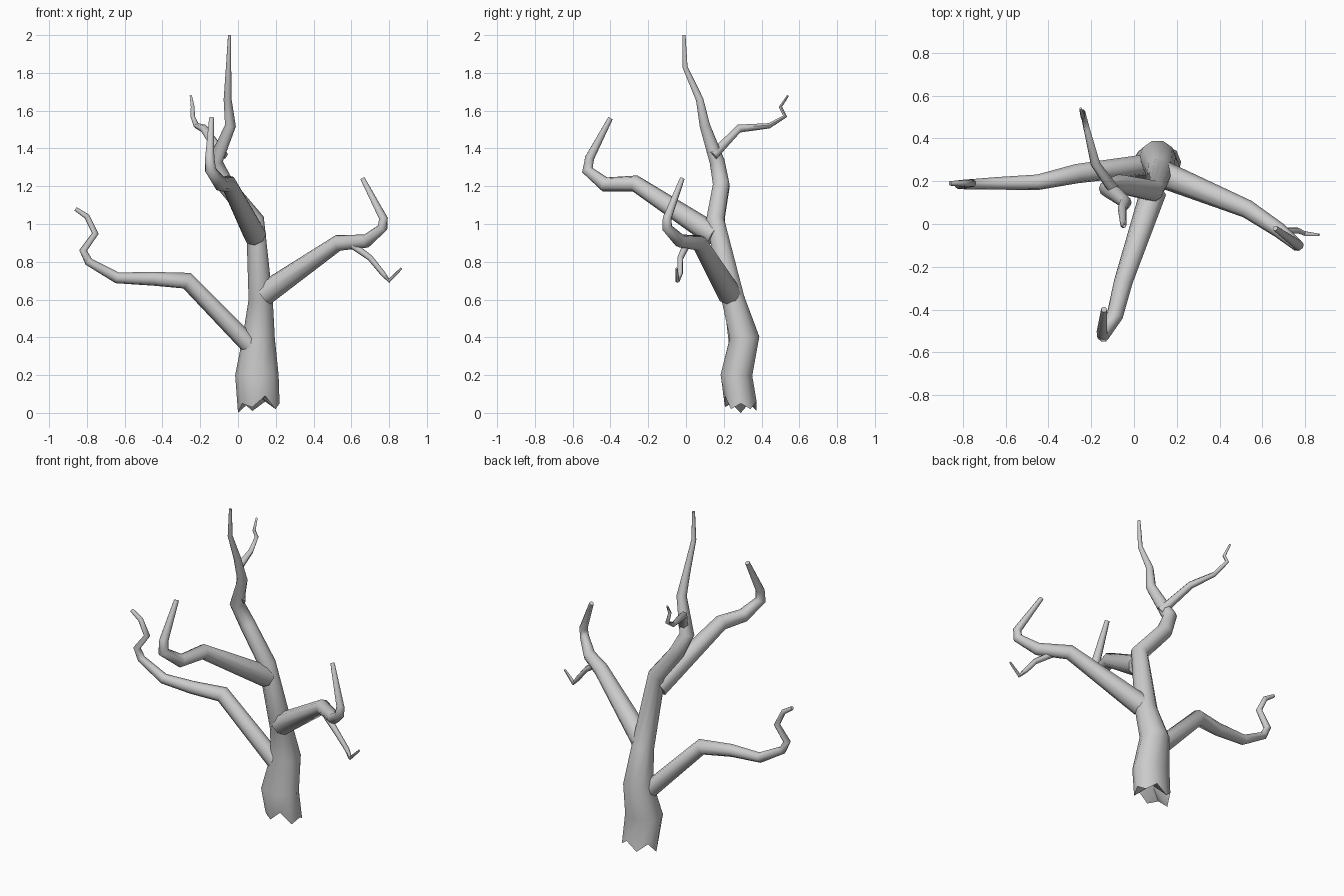
import bpy, bmesh, math
from mathutils import Vector


def limb(name, pts, sides, jagged=None):
    """Faceted tapering tube. pts: (x, y, z, radius[, second radius])."""
    bm = bmesh.new()
    pos = [Vector(p[:3]) for p in pts]
    n = len(pos)
    seg = [(pos[i + 1] - pos[i]).normalized() for i in range(n - 1)]
    tangents = [seg[0]] + [(seg[i] + seg[i + 1]).normalized() for i in range(n - 2)] + [seg[-1]]
    if jagged:
        tangents[0] = Vector((0, 0, 1))
    t = tangents[0]
    ref = Vector((1, 0, 0)) if abs(t.x) < 0.7 else Vector((0, 0, 1))
    u = (ref - t * ref.dot(t)).normalized()
    rings = []
    for i, p in enumerate(pts):
        if i:
            u = tangents[i - 1].rotation_difference(tangents[i]) @ u
        v = tangents[i].cross(u)
        ru, rv = p[3], p[4] if len(p) > 4 else p[3]
        rings.append([bm.verts.new(pos[i] + u * ru * math.cos(math.tau * k / sides)
                                   + v * rv * math.sin(math.tau * k / sides))
                      for k in range(sides)])
    for a, b in zip(rings, rings[1:]):
        for k in range(sides):
            j = (k + 1) % sides
            bm.faces.new((a[k], a[j], b[j], b[k]))
    bm.faces.new(rings[-1])
    if jagged:
        # torn underside with a hollow centre
        for vert, z in zip(rings[0], jagged):
            vert.co.z = z
        hub = bm.verts.new(pos[0] + Vector((0, 0, 0.07)))
        for k in range(sides):
            bm.faces.new((rings[0][(k + 1) % sides], rings[0][k], hub))
    else:
        bm.faces.new(rings[0][::-1])
    bmesh.ops.recalc_face_normals(bm, faces=bm.faces)
    me = bpy.data.meshes.new(name)
    bm.to_mesh(me)
    bm.free()
    ob = bpy.data.objects.new(name, me)
    bpy.context.collection.objects.link(ob)
    bpy.context.view_layer.objects.active = ob
    ob.select_set(True)
    bpy.ops.object.shade_smooth_by_angle(angle=math.radians(62))
    ob.select_set(False)


# Trunk with broken base
limb("trunk", [
    (0.11, 0.29, 0.03, 0.11, 0.088), (0.10, 0.267, 0.20, 0.115, 0.088),
    (0.11, 0.31, 0.40, 0.085, 0.082), (0.12, 0.25, 0.60, 0.064),
    (0.09, 0.155, 1.02, 0.05), (-0.065, 0.187, 1.205, 0.046),
    (-0.122, 0.165, 1.33, 0.042), (-0.04, 0.10, 1.52, 0.029),
    (-0.055, 0.072, 1.66, 0.021),
    (-0.05, -0.005, 1.83, 0.014), (-0.045, -0.01, 2.0, 0.008)], 10,
    [0.05, 0.02, 0.06, 0.01, 0.06, 0.0, 0.05, 0.03, 0.09, 0.02])

# Main branches
limb("left_branch", [
    (0.08, 0.28, 0.34, 0.05), (-0.27, 0.235, 0.70, 0.046),
    (-0.45, 0.195, 0.71, 0.037), (-0.64, 0.19, 0.715, 0.03),
    (-0.79, 0.185, 0.80, 0.023), (-0.82, 0.185, 0.86, 0.021),
    (-0.755, 0.19, 0.95, 0.018), (-0.80, 0.19, 1.04, 0.015),
    (-0.86, 0.19, 1.08, 0.011)], 8)
limb("right_branch", [
    (0.14, 0.23, 0.63, 0.064), (0.53, 0.07, 0.90, 0.043),
    (0.68, -0.03, 0.91, 0.036), (0.765, -0.1, 0.98, 0.028),
    (0.77, -0.1, 1.03, 0.024), (0.66, -0.02, 1.24, 0.013)], 8)
limb("front_branch", [
    (0.09, 0.15, 0.94, 0.062), (-0.05, -0.27, 1.215, 0.044),
    (-0.09, -0.43, 1.21, 0.039), (-0.145, -0.522, 1.285, 0.031),
    (-0.15, -0.51, 1.35, 0.026), (-0.14, -0.40, 1.56, 0.014)], 8)

# Small twigs
limb("right_twig", [
    (0.61, 0.0, 0.885, 0.02), (0.70, -0.03, 0.82, 0.016),
    (0.765, -0.03, 0.74, 0.014), (0.80, -0.045, 0.70, 0.012),
    (0.865, -0.05, 0.765, 0.006)], 6)
limb("back_twig", [
    (-0.08, 0.14, 1.36, 0.03), (-0.18, 0.28, 1.505, 0.023),
    (-0.22, 0.44, 1.52, 0.015), (-0.24, 0.525, 1.57, 0.012),
    (-0.24, 0.50, 1.62, 0.01), (-0.25, 0.54, 1.68, 0.006)], 6)
